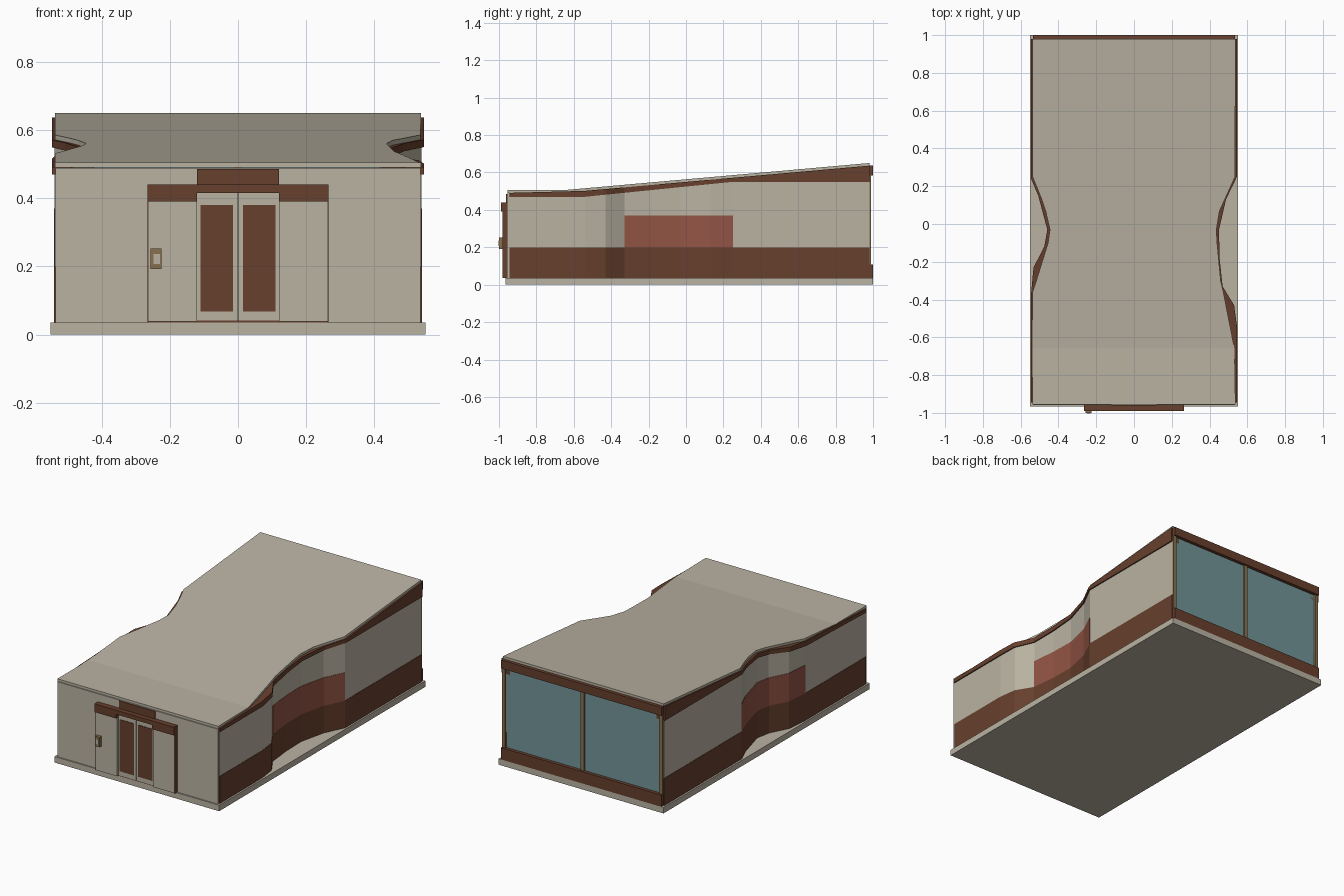
import bpy, bmesh

cube = bpy.data.objects.get("Cube")
if cube:
    bpy.data.objects.remove(cube, do_unlink=True)


def material(name, rgb):
    m = bpy.data.materials.new(name)
    m.use_nodes = True
    m.diffuse_color = (*rgb, 1)
    m.node_tree.nodes["Principled BSDF"].inputs["Base Color"].default_value = (*rgb, 1)
    return m


BEIGE = material("warm beige", (0.49, 0.45, 0.365))
BROWN = material("dark brown", (0.135, 0.05, 0.026))
RED = material("brick red", (0.29, 0.09, 0.06))
GLASS = material("blue grey glass", (0.17, 0.30, 0.32))
GOLD = material("bronze", (0.25, 0.165, 0.075))


def loft(name, stations, mat):
    """Solid with a rectangular section (xa, xb, z0, z1) at each y station."""
    bm = bmesh.new()
    rings = []
    for y, xa, xb, z0, z1 in stations:
        corners = [(xa, z0), (xb, z0), (xb, z1), (xa, z1)]
        rings.append([bm.verts.new((x, y, z)) for x, z in corners])
    for a, b in zip(rings, rings[1:]):
        for i in range(4):
            j = (i + 1) % 4
            bm.faces.new((a[i], a[j], b[j], b[i]))
    bm.faces.new(rings[0])
    bm.faces.new(rings[-1])
    bmesh.ops.recalc_face_normals(bm, faces=bm.faces)
    mesh = bpy.data.meshes.new(name)
    bm.to_mesh(mesh)
    bm.free()
    mesh.materials.append(mat)
    obj = bpy.data.objects.new(name, mesh)
    bpy.context.collection.objects.link(obj)
    return obj


def box(name, xa, xb, ya, yb, z0, z1, mat):
    return loft(name, [(ya, xa, xb, z0, z1), (yb, xa, xb, z0, z1)], mat)


def roof_z(y):
    return 0.505 + max(0, y + 0.66) * 0.0887


def wall_top(y):
    return 0.47 + 0.08 * min(1, max(0, (y + 0.54) / 0.79))


# Ground slab
box("base_slab", -0.55, 0.55, -0.965, 1.0, 0, 0.036, BEIGE)

# Wavy side walls: (y, distance from centre line)
left_path = [(-0.945, 0.538), (-0.54, 0.538), (-0.43, 0.523), (-0.33, 0.462),
             (-0.18, 0.446), (-0.03, 0.443), (0.13, 0.48), (0.25, 0.538), (0.98, 0.538)]
right_path = [(-0.945, 0.538), (-0.37, 0.538), (-0.23, 0.525), (-0.12, 0.468),
              (-0.03, 0.452), (0.15, 0.50), (0.24, 0.538), (0.98, 0.538)]

for side, s, path, bend in (("left", 1, left_path, (-0.34, 0.26)),
                            ("right", -1, right_path, (-0.38, 0.25))):
    def strip(name, pts, out, depth, low, high, mat):
        loft(side + "_" + name,
             [(y, s * (x + out), s * (x - depth), low(y), high(y)) for y, x in pts], mat)

    strip("wainscot", path, 0.002, 0.03, lambda y: 0.036, lambda y: 0.2, BROWN)
    strip("upper_wall", path, 0, 0.03, lambda y: 0.2, wall_top, BEIGE)
    curved = [p for p in path if bend[0] < p[0] < bend[1]]
    strip("red_panel", curved, 0.002, 0.004, lambda y: 0.2, lambda y: 0.37, RED)
    strip("fascia", path, 0.007, 0.05, wall_top, lambda y: roof_z(y) - 0.014, BROWN)

# Roof sheet: (y, right edge, left edge)
roof_edges = [(-0.955, -0.537, 0.537), (-0.66, -0.537, 0.532), (-0.36, -0.537, 0.473),
              (-0.30, -0.517, 0.459), (-0.10, -0.455, 0.44), (-0.03, -0.445, 0.436),
              (0.07, -0.468, 0.453), (0.14, -0.492, 0.485), (0.25, -0.537, 0.535),
              (0.98, -0.537, 0.537)]
loft("roof", [(y, a, b, roof_z(y) - 0.015, roof_z(y)) for y, a, b in roof_edges], BEIGE)

# Front wall
box("front_wall", -0.535, 0.535, -0.957, -0.94, 0.036, 0.488, BEIGE)

# Entrance surround
box("entrance_upper_panel", -0.12, 0.12, -0.962, -0.955, 0.44, 0.486, BROWN)
box("entrance_canopy", -0.265, 0.265, -0.99, -0.955, 0.415, 0.44, BROWN)
box("entrance_threshold", -0.265, 0.265, -0.968, -0.955, 0.036, 0.041, BROWN)
for side, s in (("left", 1), ("right", -1)):
    box(side + "_canopy_drop", s * 0.12, s * 0.265, -0.99, -0.955, 0.39, 0.415, BROWN)
    box(side + "_entrance_panel", s * 0.12, s * 0.262, -0.982, -0.955, 0.038, 0.39, BEIGE)
    box(side + "_panel_edge", s * 0.262, s * 0.265, -0.982, -0.955, 0.036, 0.39, BROWN)
    # Sliding door leaf with its dark pane
    box(side + "_door", s * 0.002, s * 0.12, -0.97, -0.955, 0.041, 0.415, BEIGE)
    box(side + "_door_pane", s * 0.014, s * 0.11, -0.973, -0.968, 0.068, 0.38, BROWN)

# Keypad
box("keypad", -0.256, -0.224, -1.0, -0.98, 0.192, 0.252, GOLD)
box("keypad_screen", -0.248, -0.229, -1.002, -0.998, 0.207, 0.237, BEIGE)

# Glazed back wall
box("window_glass", -0.53, 0.53, 0.97, 0.98, 0.1, 0.59, GLASS)
box("window_sill", -0.535, 0.535, 0.965, 1.0, 0.036, 0.107, BROWN)
box("window_lintel", -0.535, 0.535, 0.965, 1.0, 0.585, 0.636, BROWN)
for name, x in (("right", -0.525), ("middle", 0), ("left", 0.525)):
    box(name + "_window_post", x - 0.011, x + 0.011, 0.968, 0.99, 0.107, 0.585, GOLD)
